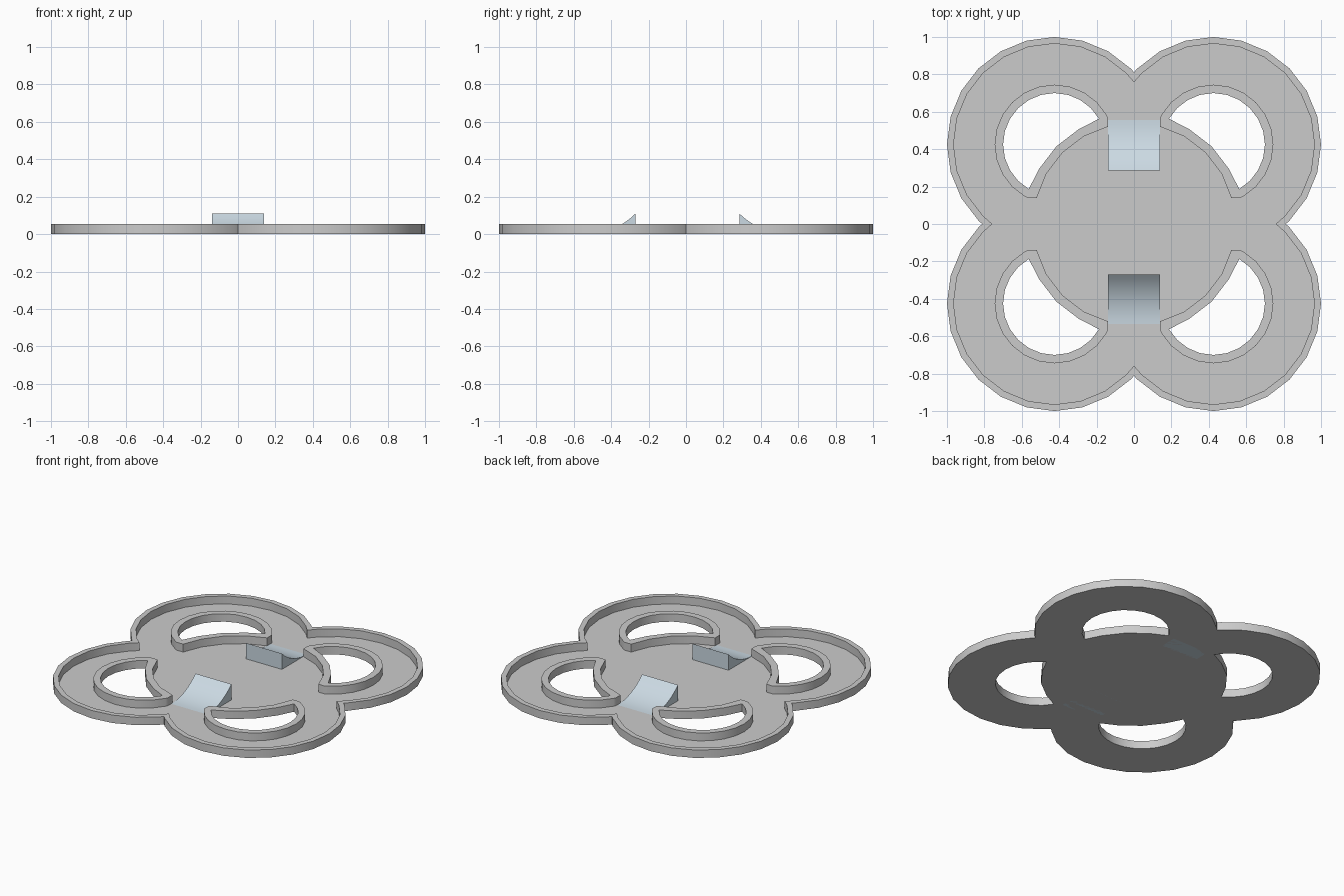
import bpy, bmesh
from math import sin, cos, radians, sqrt

if "Cube" in bpy.data.objects:
    bpy.data.objects.remove(bpy.data.objects["Cube"])

C = 0.425      # lobe centre offset
RIM = 0.055    # rim height


def arc(cx, cy, r, degs):
    return [(cx + r * cos(radians(d)), cy + r * sin(radians(d))) for d in degs]


def turn(pts, k):
    for _ in range(k):
        pts = [(-y, x) for x, y in pts]
    return pts


def clover(r):
    # four-lobed outline with a cusp between neighbouring lobes
    lobe = [(C + -C + C + sqrt(r * r - C * C), 0)] + arc(C, C, r, range(-45, 136, 15))
    return [p for k in range(4) for p in turn(lobe, k)]


def finish(ob):
    bpy.ops.object.select_all(action='DESELECT')
    ob.select_set(True)
    bpy.context.view_layer.objects.active = ob
    bpy.ops.object.shade_smooth_by_angle(angle=radians(30))


def plate(name, loops, height):
    # filled 2D outlines (inner loops become holes), extruded from z = 0
    cu = bpy.data.curves.new(name + "_outline", 'CURVE')
    cu.dimensions = '2D'
    cu.fill_mode = 'BOTH'
    cu.extrude = height / 2
    for pts in loops:
        s = cu.splines.new('POLY')
        s.points.add(len(pts) - 1)
        for p, (x, y) in zip(s.points, pts):
            p.co = (x, y, 0, 1)
        s.use_cyclic_u = True
    tmp = bpy.data.objects.new(name + "_tmp", cu)
    bpy.context.collection.objects.link(tmp)
    bpy.context.view_layer.update()
    me = bpy.data.meshes.new_from_object(tmp.evaluated_get(bpy.context.evaluated_depsgraph_get()))
    bpy.data.objects.remove(tmp)
    bm = bmesh.new()
    bm.from_mesh(me)
    bmesh.ops.remove_doubles(bm, verts=bm.verts, dist=1e-4)
    bmesh.ops.translate(bm, verts=bm.verts, vec=(0, 0, height / 2))
    bmesh.ops.recalc_face_normals(bm, faces=bm.faces)
    if height == 0:
        for f in bm.faces:
            if f.normal.z < 0:
                f.normal_flip()
    bm.to_mesh(me)
    bm.free()
    me.name = name
    me.materials.clear()
    ob = bpy.data.objects.new(name, me)
    bpy.context.collection.objects.link(ob)
    finish(ob)
    return ob


# Outlines: tray edge, and crescent openings (edge of hole / outside of its rim)
outer, inner = clover(0.575), clover(0.54)
hole = arc(C, C, 0.275, range(-60, 151, 15)) + arc(0, 0, 0.587, (60, 45, 30))
border = ([(0.52, 0.14), (0.57, 0.14)] + arc(C, C, 0.32, range(-60, 151, 15))
          + [(0.14, 0.57), (0.14, 0.52)] + arc(0, 0, 0.54, (60, 45, 30)))

# Floor sheet and outer rim
plate("tray_floor", [inner] + [turn(border, k) for k in range(4)], 0)
plate("outer_rim", [outer, inner], RIM)

# Raised rim round each crescent opening
for k in range(4):
    plate(f"opening_rim_{k + 1}", [turn(border, k), turn(hole, k)], RIM)

# Two concave ramps
mat = bpy.data.materials.new("ramp_blue_grey")
mat.diffuse_color = (0.6, 0.7, 0.77, 1)
mat.use_nodes = True
mat.node_tree.nodes["Principled BSDF"].inputs["Base Color"].default_value = mat.diffuse_color


def ramp(name, y_high, y_low, height=0.11, half=0.138, n=10):
    run = y_low - y_high
    r = (run * run + height * height) / (2 * height)
    prof = [(y_high, 0)]
    for i in range(n + 1):
        d = run * (1 - i / n)
        prof.append((y_low - d, r - sqrt(r * r - d * d)))
    bm = bmesh.new()
    f = bm.faces.new([bm.verts.new((-half, y, z)) for y, z in prof])
    ext = bmesh.ops.extrude_face_region(bm, geom=[f], use_keep_orig=True)
    bmesh.ops.translate(bm, vec=(2 * half, 0, 0),
                        verts=[g for g in ext["geom"] if isinstance(g, bmesh.types.BMVert)])
    bmesh.ops.recalc_face_normals(bm, faces=bm.faces)
    me = bpy.data.meshes.new(name)
    bm.to_mesh(me)
    bm.free()
    me.materials.append(mat)
    ob = bpy.data.objects.new(name, me)
    bpy.context.collection.objects.link(ob)
    finish(ob)


ramp("ramp_back", 0.285, 0.555)
ramp("ramp_front", -0.27, -0.535)
